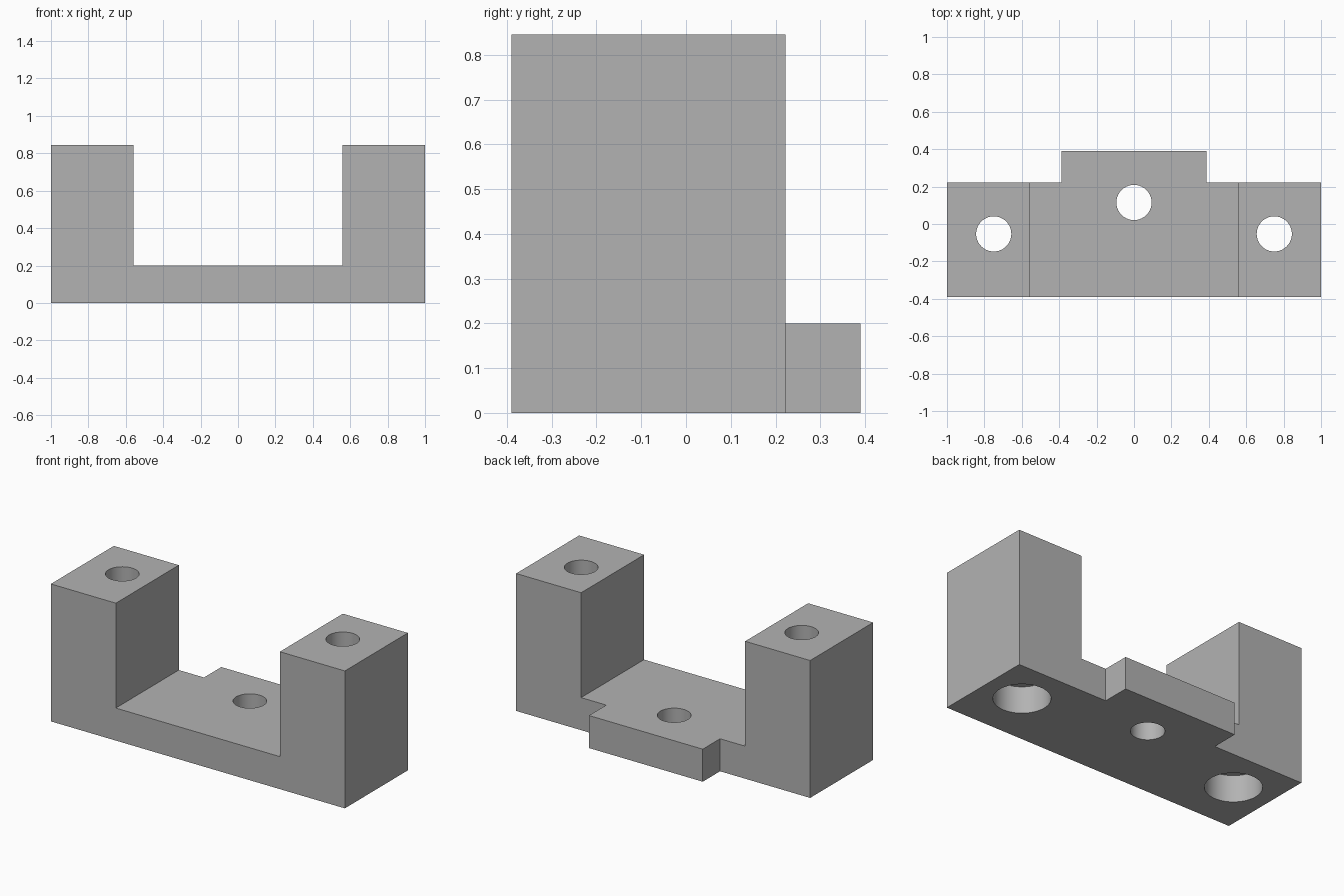
import bpy
import bmesh
import math

if "Cube" in bpy.data.objects:
    bpy.data.objects.remove(bpy.data.objects["Cube"], do_unlink=True)

FRONT, BACK, TAB_BACK = -0.39, 0.222, 0.39
HEIGHT, PLATE = 0.845, 0.2
INNER, TAB = 0.558, 0.387

grey = bpy.data.materials.new("plain grey")
grey.use_nodes = True
grey.diffuse_color = (0.45, 0.45, 0.45, 1)
grey.node_tree.nodes["Principled BSDF"].inputs["Base Color"].default_value = grey.diffuse_color


def make_object(name, bm):
    bmesh.ops.recalc_face_normals(bm, faces=bm.faces)
    mesh = bpy.data.meshes.new(name)
    bm.to_mesh(mesh)
    bm.free()
    mesh.materials.append(grey)
    obj = bpy.data.objects.new(name, mesh)
    bpy.context.collection.objects.link(obj)
    return obj


def prism(name, outline, direction):
    bm = bmesh.new()
    face = bm.faces.new([bm.verts.new(p) for p in outline])
    side = bmesh.ops.extrude_face_region(bm, geom=[face])["geom"]
    verts = [g for g in side if isinstance(g, bmesh.types.BMVert)]
    bmesh.ops.translate(bm, verts=verts, vec=direction)
    return make_object(name, bm)


def cylinder(name, x, y, radius, bottom, top):
    bm = bmesh.new()
    bmesh.ops.create_cone(bm, cap_ends=True, segments=64, radius1=radius,
                          radius2=radius, depth=top - bottom)
    bmesh.ops.translate(bm, verts=bm.verts, vec=(x, y, (bottom + top) / 2))
    return make_object(name, bm)


def combine(target, tool, operation):
    mod = target.modifiers.new(operation.lower(), "BOOLEAN")
    mod.operation = operation
    mod.solver = "EXACT"
    mod.object = tool
    bpy.context.view_layer.objects.active = target
    bpy.ops.object.modifier_apply(modifier=mod.name)
    bpy.data.objects.remove(tool, do_unlink=True)


# U-shaped bracket: a plate with a tall block at each end
profile = [(-1, 0), (1, 0), (1, HEIGHT), (INNER, HEIGHT), (INNER, PLATE),
           (-INNER, PLATE), (-INNER, HEIGHT), (-1, HEIGHT)]
bracket = prism("mounting_bracket", [(x, FRONT, z) for x, z in profile],
                (0, BACK - FRONT, 0))

# Tab behind the plate
tab = prism("rear_tab", [(-TAB, 0, 0), (TAB, 0, 0), (TAB, 0, PLATE), (-TAB, 0, PLATE)],
            (0, TAB_BACK, 0))
combine(bracket, tab, "UNION")

# Merge the flush faces
bm = bmesh.new()
bm.from_mesh(bracket.data)
bmesh.ops.dissolve_limit(bm, angle_limit=0.01, verts=bm.verts, edges=bm.edges)
bm.to_mesh(bracket.data)
bm.free()

# Bolt holes, the outer two counterbored from below
combine(bracket, cylinder("plate_hole", 0, 0.115, 0.094, -0.1, 1), "DIFFERENCE")
for x in (-0.75, 0.75):
    combine(bracket, cylinder("block_hole", x, -0.053, 0.094, -0.1, 1), "DIFFERENCE")
    combine(bracket, cylinder("counterbore", x, -0.053, 0.158, -0.1, 0.165), "DIFFERENCE")

# Smooth hole walls, crisp edges
bpy.ops.object.select_all(action="DESELECT")
bracket.select_set(True)
bpy.context.view_layer.objects.active = bracket
bpy.ops.object.shade_smooth_by_angle(angle=math.radians(30))
